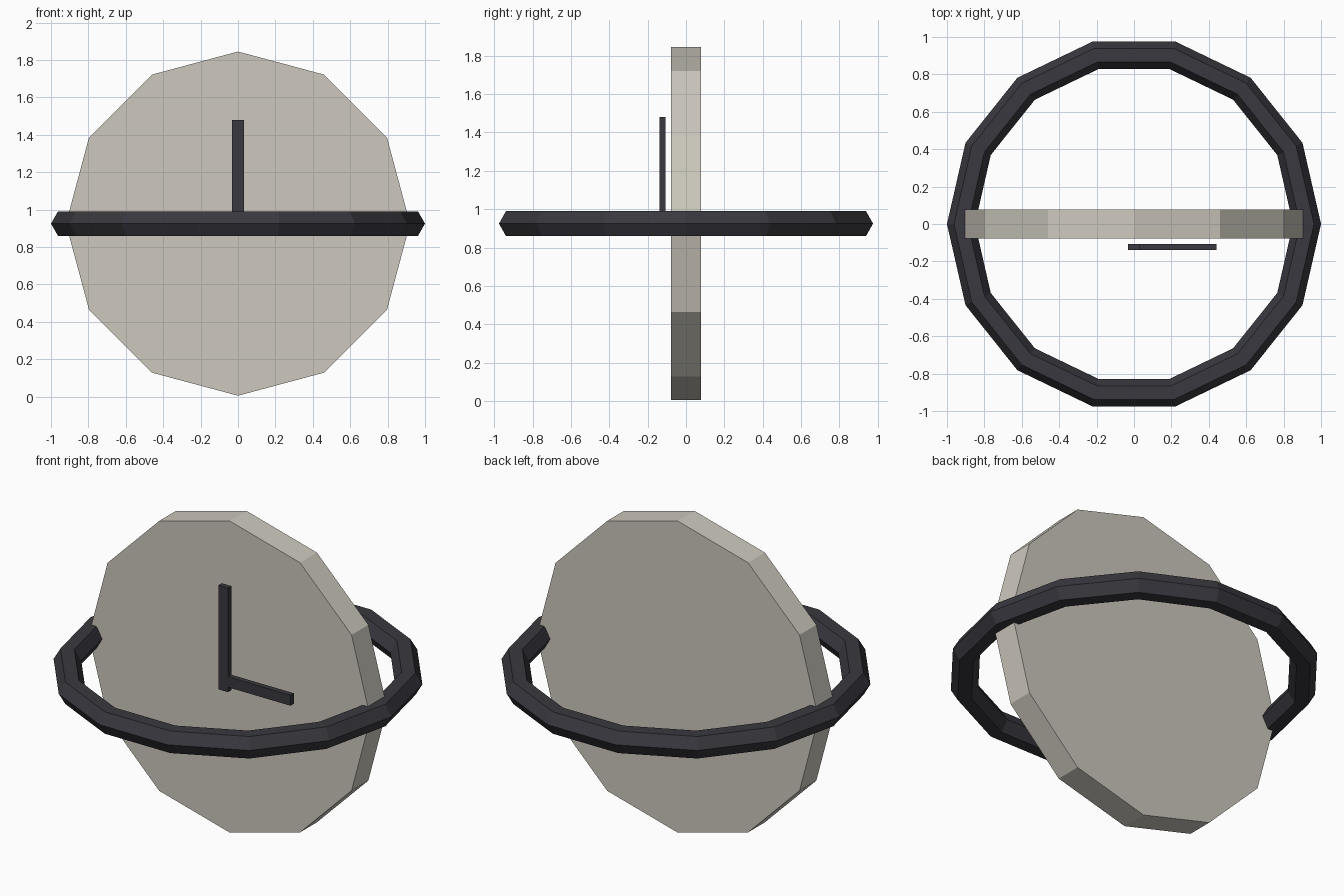
import bpy
import math

if "Cube" in bpy.data.objects:
    bpy.data.objects.remove(bpy.data.objects["Cube"])

CENTRE_Z = 0.925


def material(name, colour):
    mat = bpy.data.materials.new(name)
    mat.diffuse_color = (*colour, 1.0)
    mat.use_nodes = True
    mat.node_tree.nodes["Principled BSDF"].inputs["Base Color"].default_value = mat.diffuse_color
    return mat


stone = material("warm grey", (0.61, 0.58, 0.51))
dark = material("dark charcoal", (0.041, 0.040, 0.050))


def finish(name, mat):
    obj = bpy.context.object
    obj.name = name
    obj.data.materials.append(mat)
    return obj


def bar(name, x, z):
    """Thin flat bar in front of the disc, given x and z ranges."""
    y = (-0.138, -0.107)
    spans = (x, y, z)
    bpy.ops.mesh.primitive_cube_add(size=1, location=[sum(s) / 2 for s in spans])
    obj = finish(name, dark)
    obj.scale = [s[1] - s[0] for s in spans]
    bpy.ops.object.transform_apply(location=False, rotation=False, scale=True)


# Upright twelve-sided disc with a corner at the top
bpy.ops.mesh.primitive_cylinder_add(
    vertices=12, radius=0.92, depth=0.157,
    location=(0, 0, CENTRE_Z), rotation=(math.pi / 2, 0, 0))
finish("dial_disc", stone)

# Level ring around the disc: 14 segments, hexagonal section
bpy.ops.mesh.primitive_torus_add(
    major_segments=14, minor_segments=6,
    major_radius=0.925, minor_radius=0.075, location=(0, 0, CENTRE_Z))
finish("outer_ring", dark)

# Two hands, one upright and one pointing right
bar("long_hand", (-0.031, 0.031), (0.865, 1.48))
bar("short_hand", (-0.03, 0.44), (CENTRE_Z - 0.031, CENTRE_Z + 0.031))
